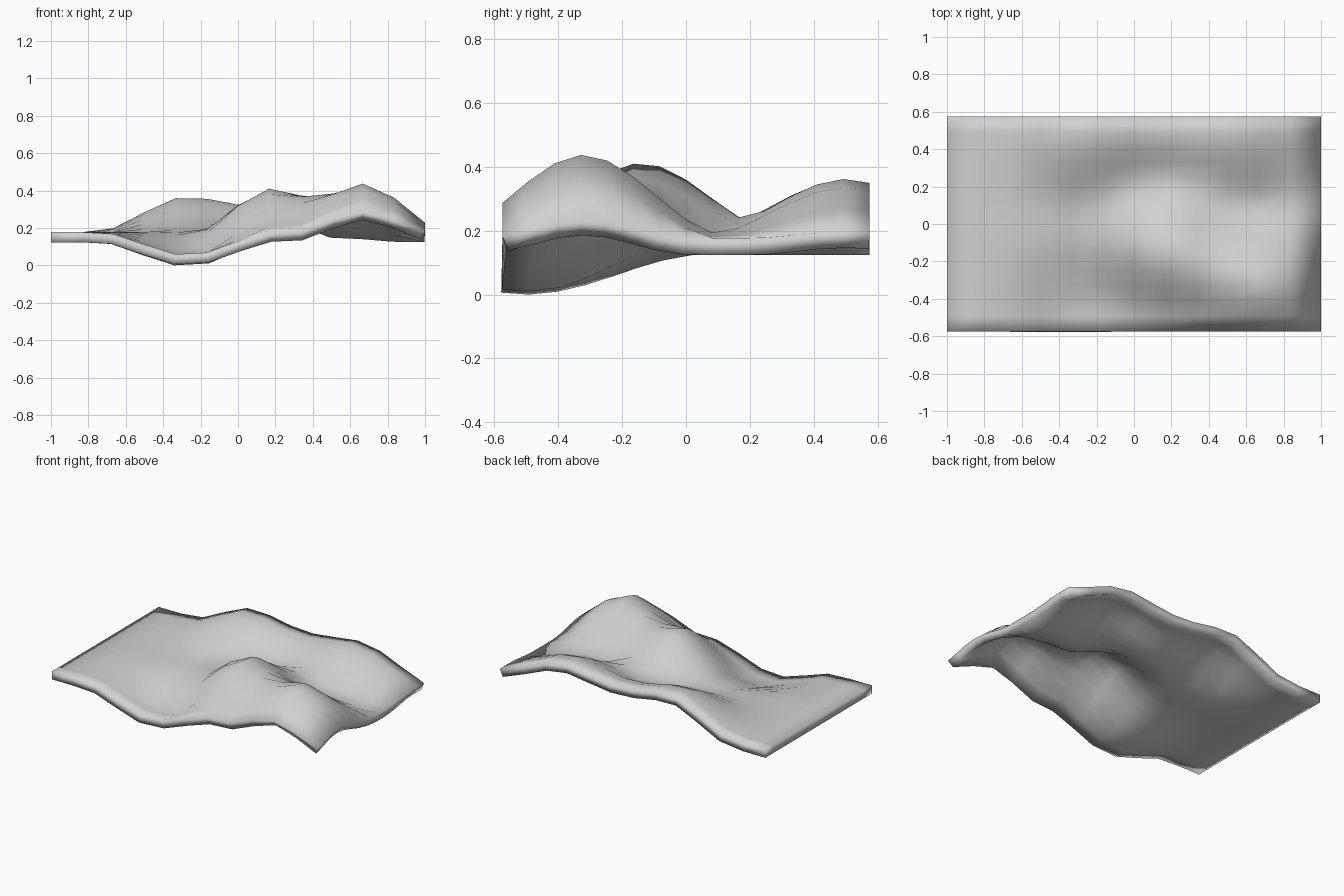
import bpy
import bmesh

cube = bpy.data.objects.get("Cube")
if cube:
    bpy.data.objects.remove(cube, do_unlink=True)

HALF_X, HALF_Y = 1.0, 0.575
BASE, THICKNESS = 0.182, 0.054

# Hills and hollows: centre x, centre y, height, radius x, radius y
BUMPS = [
    (-0.27, -0.50, -0.13, 0.48, 0.55),   # front hollow
    (0.67, -0.32, 0.26, 0.46, 0.46),     # front hill
    (0.18, -0.14, 0.235, 0.45, 0.46),    # middle hill
    (-0.27, 0.50, 0.19, 0.50, 0.50),     # back hill
    (0.52, 0.50, 0.185, 0.60, 0.48),     # long back hill
    (0.10, 0.53, 0.07, 0.35, 0.35),      # saddle between the back hills
]


def height(x, y):
    z = BASE
    for cx, cy, h, rx, ry in BUMPS:
        d = 1 - (((x - cx) / rx) ** 2 + ((y - cy) / ry) ** 2) ** 0.5
        if d > 0:
            z += h * d * d * (3 - 2 * d)
    return z


# Grey surface colour
grey = bpy.data.materials.new("plain grey")
grey.use_nodes = True
colour = (0.64, 0.64, 0.64, 1)
grey.diffuse_color = colour
grey.node_tree.nodes["Principled BSDF"].inputs["Base Color"].default_value = colour

# Coarse grid pushed up and down by the bumps
bm = bmesh.new()
bmesh.ops.create_grid(bm, x_segments=12, y_segments=14, size=1)
for v in bm.verts:
    v.co.x *= HALF_X
    v.co.y *= HALF_Y
    v.co.z = height(v.co.x, v.co.y)
for f in bm.faces:
    f.smooth = True
mesh = bpy.data.meshes.new("terrain_slab")
bm.to_mesh(mesh)
bm.free()
mesh.materials.append(grey)
slab = bpy.data.objects.new("terrain_slab", mesh)
bpy.context.collection.objects.link(slab)

# Thickness below the surface, with soft rounded shading at the rim
solid = slab.modifiers.new("thickness", 'SOLIDIFY')
solid.thickness = THICKNESS
solid.offset = -1

# Rest the lowest point on the ground
deps = bpy.context.evaluated_depsgraph_get()
low = min(v.co.z for v in slab.evaluated_get(deps).data.vertices)
for v in mesh.vertices:
    v.co.z -= low
